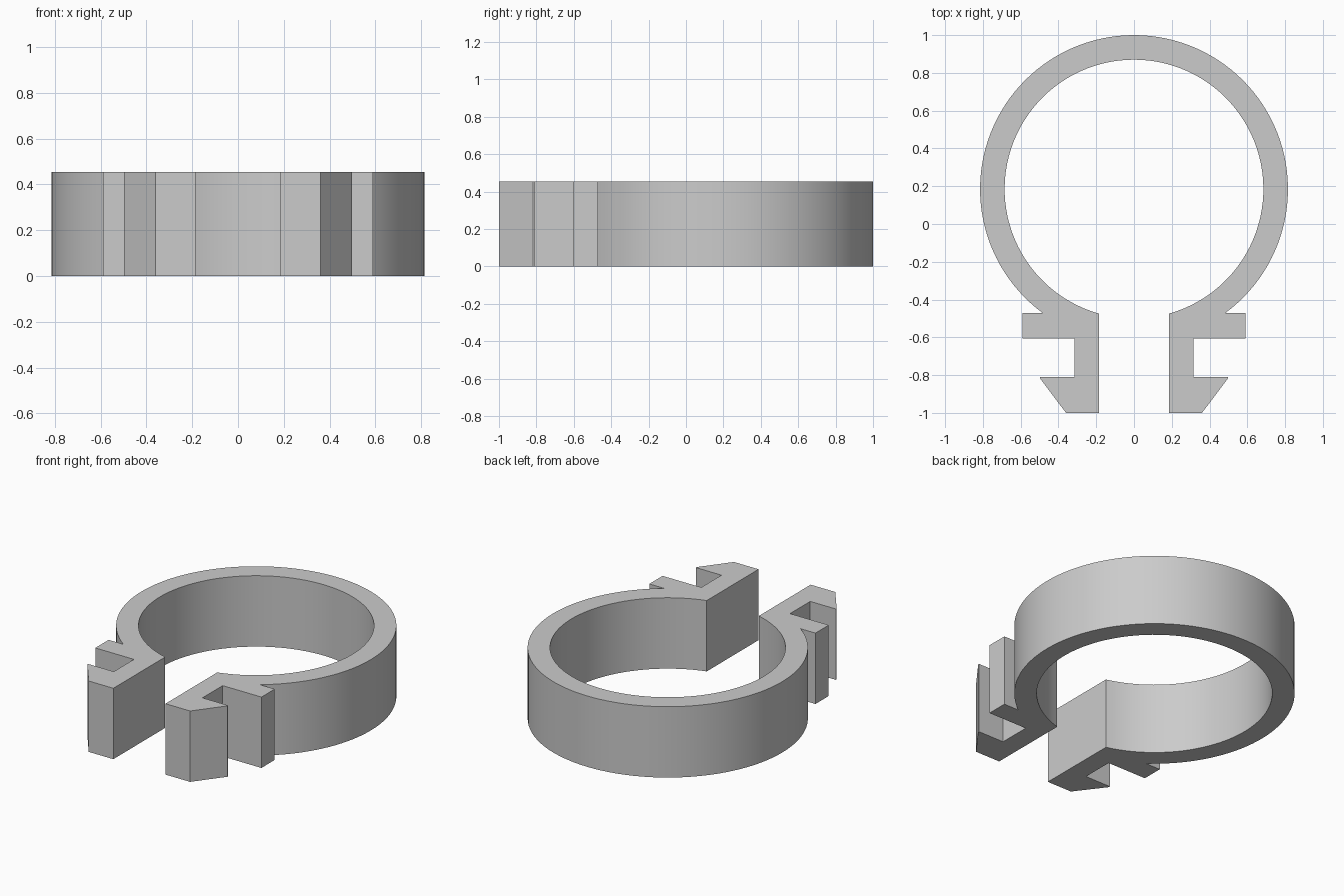
import bpy, bmesh
from math import asin, acos, sin, cos, pi

if "Cube" in bpy.data.objects:
    bpy.data.objects.remove(bpy.data.objects["Cube"], do_unlink=True)

HEIGHT = 0.455
CENTRE_Y = 0.185
OUTER, INNER = 0.815, 0.685
SLOT = 0.185          # half width of the opening
SHOULDER_Y = -0.47    # back face of the outer tabs
STEPS = 48


def arc(radius, start, end):
    """Points along the ring, angles measured from +x."""
    angles = [start + (end - start) * i / STEPS for i in range(STEPS + 1)]
    return [(radius * cos(a), CENTRE_Y + radius * sin(a)) for a in angles]


# Left half of the outline: outer arc, clip leg with tab and hook, inner arc
outer_end = asin((SHOULDER_Y - CENTRE_Y) / OUTER)
inner_end = -acos(SLOT / INNER)
clip_leg = [(0.59, SHOULDER_Y), (0.59, -0.605), (0.315, -0.605), (0.315, -0.81),
            (0.497, -0.81), (0.497, -0.818), (0.36, -1), (SLOT, -1)]
half = arc(OUTER, pi / 2, outer_end) + clip_leg + arc(INNER, inner_end, pi / 2)
outline = half + [(-x, y) for x, y in reversed(half[1:-1])]

# Extrude the closed outline to the full height
bm = bmesh.new()
base = bm.faces.new([bm.verts.new((x, y, 0)) for x, y in outline])
top = bmesh.ops.extrude_face_region(bm, geom=[base], use_keep_orig=True)
bmesh.ops.translate(bm, vec=(0, 0, HEIGHT),
                    verts=[v for v in top["geom"] if isinstance(v, bmesh.types.BMVert)])
bmesh.ops.recalc_face_normals(bm, faces=bm.faces)
mesh = bpy.data.meshes.new("snap_ring_clip")
bm.to_mesh(mesh)
bm.free()

clip = bpy.data.objects.new("snap_ring_clip", mesh)
bpy.context.collection.objects.link(clip)

# Plain grey plastic
grey = bpy.data.materials.new("light_grey")
grey.use_nodes = True
colour = (0.6, 0.6, 0.6, 1)
grey.diffuse_color = colour
grey.node_tree.nodes["Principled BSDF"].inputs["Base Color"].default_value = colour
mesh.materials.append(grey)

# Smooth curved walls, crisp corners
bpy.ops.object.select_all(action="DESELECT")
clip.select_set(True)
bpy.context.view_layer.objects.active = clip
bpy.ops.object.shade_smooth_by_angle()
